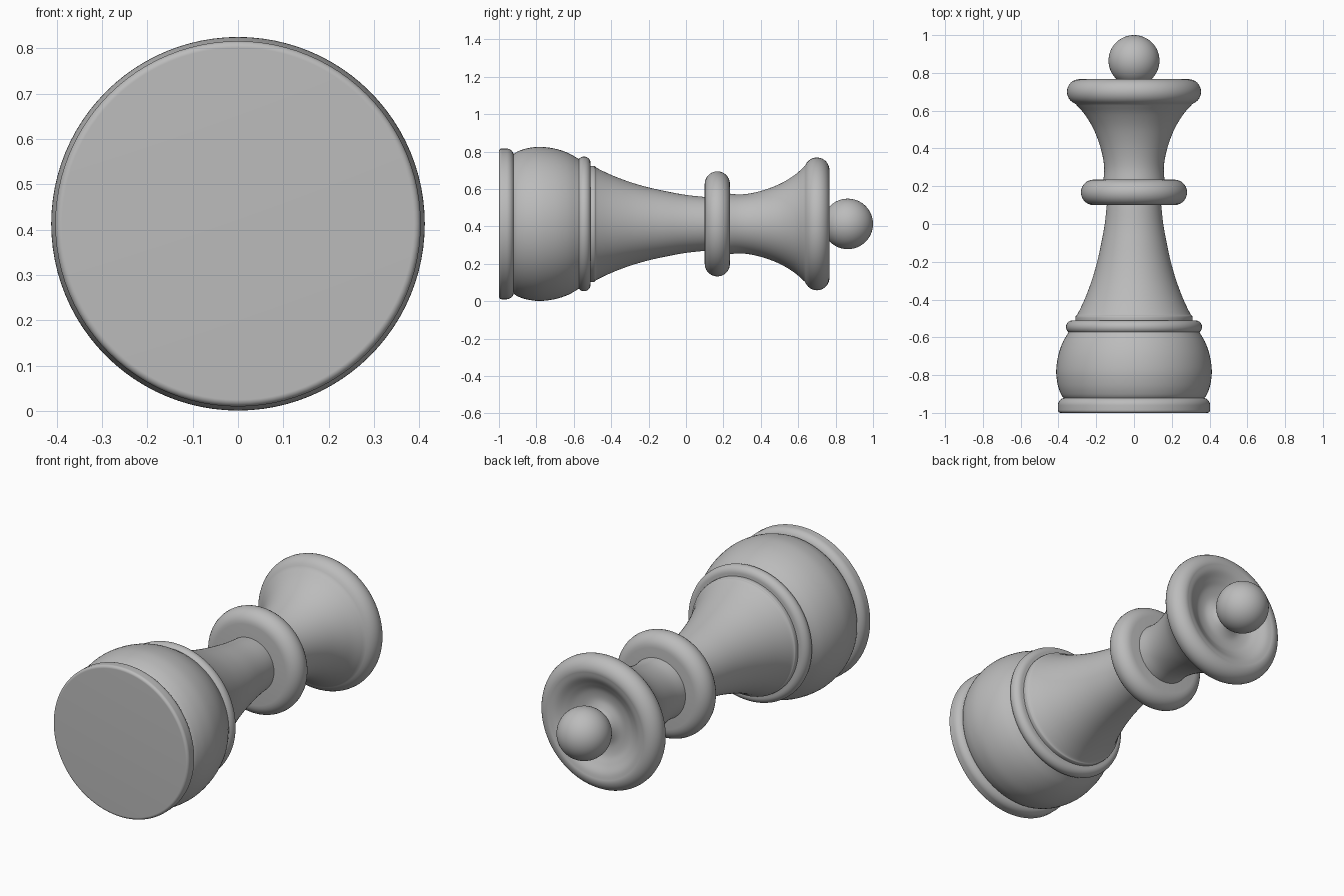
import bpy, bmesh, math
from mathutils import Vector, Matrix

AXIS_Z = 0.413      # height of the lying piece's axis
SEGMENTS = 96

if "Cube" in bpy.data.objects:
    bpy.data.objects.remove(bpy.data.objects["Cube"], do_unlink=True)

grey = bpy.data.materials.new("plain grey")
grey.use_nodes = True
colour = (0.5, 0.5, 0.5, 1)
grey.diffuse_color = colour
grey.node_tree.nodes["Principled BSDF"].inputs["Base Color"].default_value = colour


def finish(obj):
    obj.data.materials.append(grey)
    bpy.ops.object.select_all(action='DESELECT')
    obj.select_set(True)
    bpy.context.view_layer.objects.active = obj
    bpy.ops.object.shade_smooth_by_angle(angle=math.radians(40))


def smooth_path(points, steps=6):
    """Catmull-Rom curve through (y, radius) points."""
    p = [Vector(q) for q in points]
    p = [2 * p[0] - p[1]] + p + [2 * p[-1] - p[-2]]
    path = []
    for a, b, c, d in zip(p, p[1:], p[2:], p[3:]):
        for i in range(steps):
            t = i / steps
            path.append(0.5 * (2 * b + (c - a) * t + (2 * a - 5 * b + 4 * c - d) * t * t
                               + (3 * b - a - 3 * c + d) * t ** 3))
    return [tuple(q) for q in path] + [tuple(points[-1])]


def arc(y, r, size_y, size_r, start, end, steps=14):
    """Elliptic arc in the (y, radius) plane, angles in degrees."""
    angles = [math.radians(start + (end - start) * i / steps) for i in range(steps + 1)]
    return [(y + size_y * math.cos(a), r + size_r * math.sin(a)) for a in angles]


def lathe(name, profile):
    """Turn a (y, radius) profile around the lying axis and close its ends."""
    profile = [(profile[0][0], 0)] + profile + [(profile[-1][0], 0)]
    bm = bmesh.new()
    verts = [bm.verts.new((r, y, AXIS_Z)) for y, r in profile]
    edges = [bm.edges.new(pair) for pair in zip(verts, verts[1:])]
    bmesh.ops.spin(bm, geom=verts + edges, cent=(0, 0, AXIS_Z), axis=(0, 1, 0),
                   angle=math.tau, steps=SEGMENTS, use_duplicate=False)
    bmesh.ops.remove_doubles(bm, verts=bm.verts, dist=0.0002)
    bmesh.ops.recalc_face_normals(bm, faces=bm.faces)
    mesh = bpy.data.meshes.new(name)
    bm.to_mesh(mesh)
    bm.free()
    obj = bpy.data.objects.new(name, mesh)
    bpy.context.collection.objects.link(obj)
    finish(obj)


def round_ring(name, y0, y1, radius):
    """Disc with flat sides and a fully rounded edge."""
    half = (y1 - y0) / 2
    lathe(name, arc(y0 + half, radius - half, half, half, 180, 0))


# Foot and swollen base
lathe("base_plate", arc(-0.985, 0.388, 0.015, 0.015, 180, 90)
      + arc(-0.96, 0.363, 0.04, 0.04, 90, 0))
lathe("base_belly", smooth_path([(-0.925, 0.37), (-0.9, 0.387), (-0.85, 0.404),
                                 (-0.78, 0.412), (-0.7, 0.402), (-0.63, 0.379),
                                 (-0.57, 0.345)]))
round_ring("base_ring", -0.58, -0.51, 0.36)

# Tapering stem
lathe("stem", smooth_path([(-0.52, 0.31), (-0.49, 0.31), (-0.475, 0.298), (-0.4, 0.262),
                           (-0.3, 0.224), (-0.2, 0.195), (-0.1, 0.173),
                           (0, 0.155), (0.11, 0.143)]))
round_ring("collar", 0.1, 0.235, 0.281)

# Flared crown with a rolled rim and a hollow top
flare = smooth_path([(0.2, 0.165), (0.3, 0.158), (0.4, 0.176), (0.5, 0.213),
                     (0.58, 0.261), (0.635, 0.309)])
rim = arc(0.7, 0.288, 0.067, 0.067, 155, 0)
dish = smooth_path([(0.767, 0.288), (0.758, 0.25), (0.735, 0.21), (0.715, 0.17),
                    (0.708, 0.12), (0.72, 0.08), (0.74, 0.05)])
lathe("crown", flare + rim + dish[1:])

# Ball on top
bpy.ops.mesh.primitive_uv_sphere_add(segments=64, ring_count=32, radius=0.135,
                                     location=(0, 0.865, AXIS_Z))
ball = bpy.context.object
ball.name = "finial_ball"
finish(ball)
